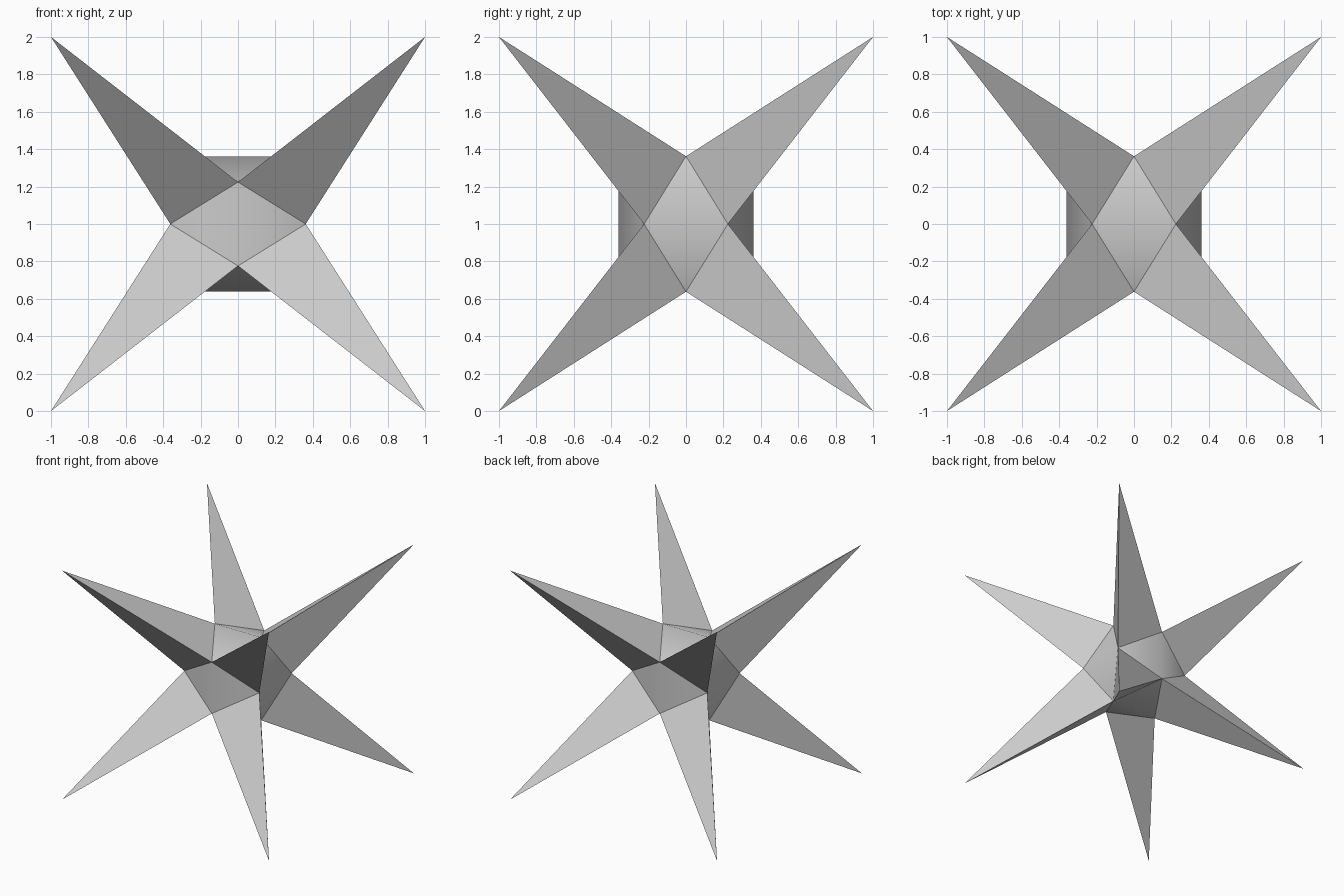
import bpy, bmesh
from mathutils import Vector

if "Cube" in bpy.data.objects:
    bpy.data.objects.remove(bpy.data.objects["Cube"])

A, B = 0.362, 0.224      # long and short half extents of the core

bm = bmesh.new()

# Icosahedral core: three crossed golden rectangles
for s in (-1, 1):
    for t in (-1, 1):
        for co in ((0, s * A, t * B), (s * A, t * B, 0), (t * B, 0, s * A)):
            bm.verts.new(co)
bmesh.ops.convex_hull(bm, input=bm.verts[:])
bmesh.ops.recalc_face_normals(bm, faces=bm.faces[:])
bm.normal_update()

# The eight octant faces become spikes reaching the cube corners
octants = [f for f in bm.faces if min(abs(c) for c in f.normal) > 0.3]
poked = bmesh.ops.poke(bm, faces=octants)
for v in poked["verts"]:
    v.co = Vector([1 if c > 0 else -1 for c in v.co])

# Spikes stay flat; each pair of core faces is smooth across its ridge
spikes = set(poked["faces"])
for f in bm.faces:
    f.smooth = f not in spikes
for e in bm.edges:
    e.smooth = not any(f in spikes for f in e.link_faces)

bmesh.ops.translate(bm, verts=bm.verts[:], vec=(0, 0, 1))
bmesh.ops.recalc_face_normals(bm, faces=bm.faces[:])
mesh = bpy.data.meshes.new("spiked_star")
bm.to_mesh(mesh)
bm.free()
star = bpy.data.objects.new("spiked_star", mesh)
bpy.context.collection.objects.link(star)
